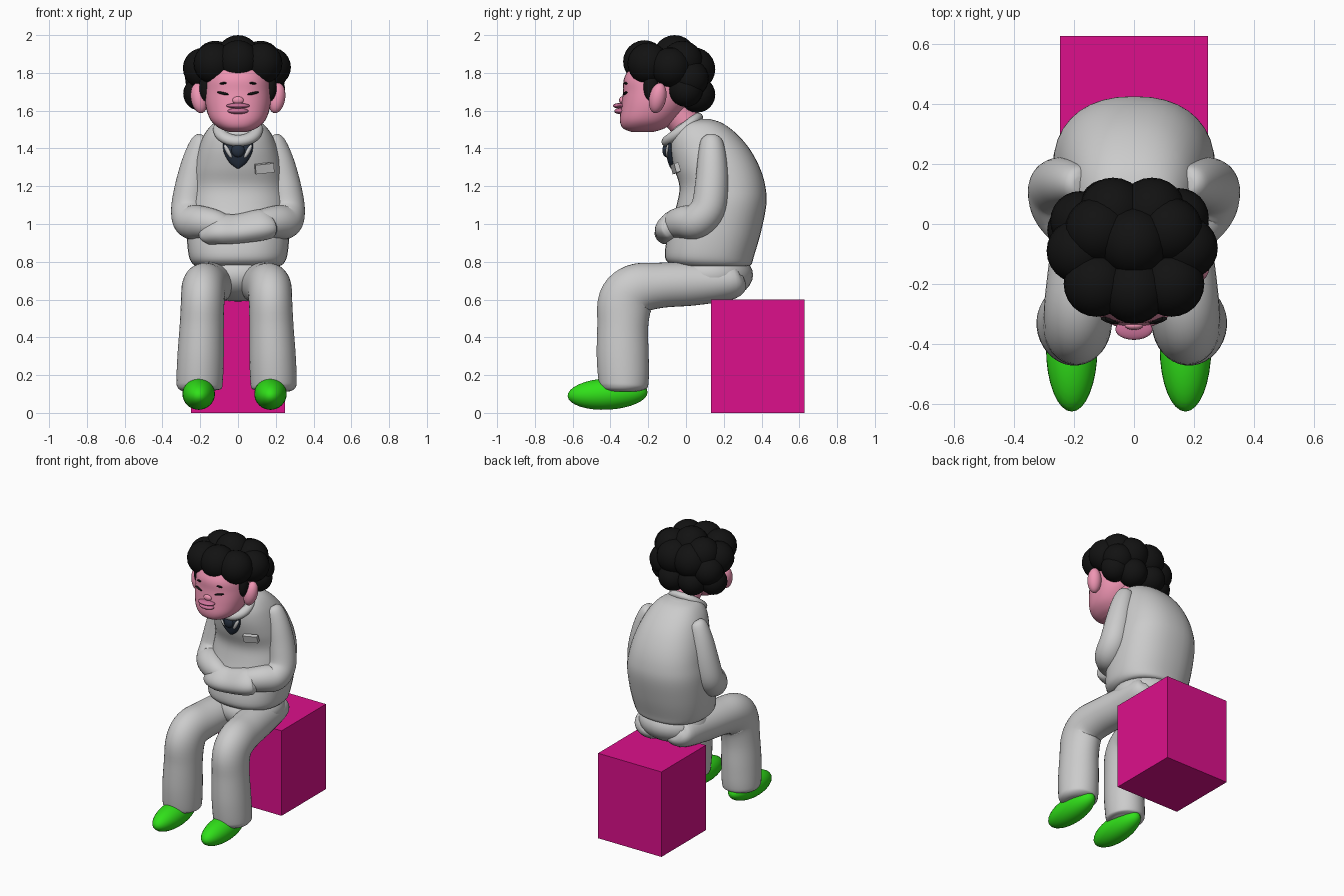
import bpy, bmesh, math
from mathutils import Vector, Matrix


def material(name, rgb):
    m = bpy.data.materials.new(name)
    m.diffuse_color = (*rgb, 1)
    return m


PINK = material("skin", (0.86, 0.30, 0.45))
LIP = material("lip", (0.60, 0.17, 0.32))
BLACK = material("black", (0.006, 0.006, 0.006))
NAVY = material("navy", (0.02, 0.03, 0.05))
GREEN = material("green", (0.03, 0.75, 0.01))
MAGENTA = material("magenta", (0.72, 0.005, 0.26))


def finish(bm, name, mat=None, smooth=True):
    bmesh.ops.recalc_face_normals(bm, faces=bm.faces)
    me = bpy.data.meshes.new(name)
    bm.to_mesh(me)
    bm.free()
    for p in me.polygons:
        p.use_smooth = smooth
    if mat:
        me.materials.append(mat)
    ob = bpy.data.objects.new(name, me)
    bpy.context.collection.objects.link(ob)
    return ob


def ball(name, loc, size, mat=None, rot=(0, 0, 0), seg=32):
    bm = bmesh.new()
    bmesh.ops.create_uvsphere(bm, u_segments=seg, v_segments=seg // 2, radius=1)
    bmesh.ops.scale(bm, vec=size, verts=bm.verts)
    ob = finish(bm, name, mat)
    ob.location, ob.rotation_euler = loc, rot
    return ob


def box(name, loc, size, mat=None, rot=(0, 0, 0)):
    bm = bmesh.new()
    bmesh.ops.create_cube(bm, size=1)
    bmesh.ops.scale(bm, vec=size, verts=bm.verts)
    ob = finish(bm, name, mat, False)
    ob.location, ob.rotation_euler = loc, rot
    return ob


def spline(rows, steps=5):
    """Catmull-Rom through rows of numbers."""
    out, n = [], len(rows)
    for i in range(n - 1):
        quad = [rows[max(i - 1, 0)], rows[i], rows[i + 1], rows[min(i + 2, n - 1)]]
        for k in range(steps):
            t = k / steps
            out.append([0.5 * (2 * b + (c - a) * t + (2 * a - 5 * b + 4 * c - d) * t * t
                               + (3 * b - a - 3 * c + d) * t ** 3) for a, b, c, d in zip(*quad)])
    return out + [list(rows[-1])]


def loft(name, rows, mat=None, level=False, power=2.0, seg=36):
    """Skin rows (x, y, z, ru, rv); rings are horizontal if level, else follow the path."""
    rows = spline(rows)
    pts = [Vector(r[:3]) for r in rows]
    bm, rings, u = bmesh.new(), [], Vector((1, 0, 0))
    for i, r in enumerate(rows):
        t = (pts[min(i + 1, len(pts) - 1)] - pts[max(i - 1, 0)]).normalized()
        if level:
            t = Vector((0, 0, 1))
        if i == 0 and abs(t.x) > 0.8:
            u = Vector((0, 1, 0))
        u = (u - t * u.dot(t)).normalized()
        v = t.cross(u)
        ring = []
        for k in range(seg):
            a = 2 * math.pi * k / seg
            c, s = math.cos(a), math.sin(a)
            c = math.copysign(abs(c) ** (2 / power), c)
            s = math.copysign(abs(s) ** (2 / power), s)
            ring.append(bm.verts.new(pts[i] + u * c * r[3] + v * s * r[4]))
        rings.append(ring)
    for a, b in zip(rings, rings[1:]):
        for k in range(seg):
            bm.faces.new((a[k], a[k - 1], b[k - 1], b[k]))
    bm.faces.new(rings[0])
    bm.faces.new(rings[-1])
    return finish(bm, name, mat)


def body(name, profile, mat=None, power=2.3):
    """Horizontal loft from (z, front y, back y, half width)."""
    return loft(name, [(0, (f + b) / 2, z, w, (b - f) / 2) for z, f, b, w in profile],
                mat, True, power)


# Seat
box("seat", (0, 0.38, 0.3), (0.495, 0.495, 0.6), MAGENTA)

# Jacket and hips
body("jacket", [(0.775, -0.04, 0.31, 0.20), (0.785, -0.08, 0.345, 0.235), (0.83, -0.112, 0.36, 0.26),
                (0.95, -0.095, 0.395, 0.272), (1.1, -0.05, 0.425, 0.27), (1.2, -0.035, 0.42, 0.255),
                (1.3, -0.065, 0.39, 0.238), (1.4, -0.085, 0.335, 0.21), (1.48, -0.08, 0.265, 0.175),
                (1.535, -0.045, 0.19, 0.125), (1.557, 0.03, 0.12, 0.05)])
ball("hips", (0, 0.13, 0.73), (0.235, 0.225, 0.14))

# Legs and shoes
for s, side, dx in ((-1, "left", -0.01), (1, "right", -0.005)):
    path = [(0.10, 0.30, 0.715, 0.06, 0.04), (0.105, 0.25, 0.70, 0.115, 0.095),
            (0.13, 0.05, 0.685, 0.12, 0.115), (0.155, -0.14, 0.675, 0.12, 0.12),
            (0.172, -0.26, 0.655, 0.117, 0.135), (0.177, -0.32, 0.59, 0.115, 0.145),
            (0.182, -0.335, 0.46, 0.117, 0.135), (0.188, -0.335, 0.3, 0.123, 0.138),
            (0.193, -0.33, 0.17, 0.123, 0.133), (0.195, -0.33, 0.13, 0.115, 0.12),
            (0.195, -0.33, 0.115, 0.08, 0.08)]
    loft("trouser_leg_" + side, [(s * x + dx, y, z, a, b) for x, y, z, a, b in path])
    ball("shoe_" + side, (s * 0.19 - 0.018, -0.415, 0.1), (0.086, 0.212, 0.083), GREEN,
         (math.radians(3), 0, 0))

# Folded arms
for s, side in ((-1, "left"), (1, "right")):
    path = [(0.175, 0.135, 1.463, 0.025, 0.025), (0.185, 0.135, 1.44, 0.058, 0.058),
            (0.215, 0.138, 1.34, 0.077, 0.077), (0.245, 0.135, 1.2, 0.088, 0.088),
            (0.262, 0.115, 1.08, 0.092, 0.092), (0.25, 0.055, 1.015, 0.092, 0.092),
            (0.2, -0.005, 1.01, 0.087, 0.087), (0.12, -0.055, 1.0, 0.075, 0.075),
            (0.04, -0.07, 0.985, 0.05, 0.05)]
    loft("sleeve_" + side, [(s * x, y, z, a, b) for x, y, z, a, b in path])
loft("folded_forearms", [(-0.18, -0.055, 0.93, 0.03, 0.03), (-0.165, -0.065, 0.94, 0.05, 0.055),
                         (-0.1, -0.085, 0.97, 0.062, 0.085), (0, -0.085, 0.975, 0.06, 0.085),
                         (0.12, -0.08, 0.995, 0.065, 0.09), (0.16, -0.06, 1.0, 0.055, 0.08),
                         (0.175, -0.05, 1.005, 0.03, 0.04)], power=2.4)

# Collar, tie and pocket
bm = bmesh.new()
N, M = 40, 14
grid = []
for i in range(N):
    a = 2 * math.pi * i / N
    grid.append([bm.verts.new(((0.098 + 0.034 * math.cos(b)) * math.cos(a),
                               (0.098 + 0.034 * math.cos(b)) * math.sin(a), 0.028 * math.sin(b)))
                 for b in [2 * math.pi * j / M for j in range(M)]])
for i in range(N):
    for j in range(M):
        bm.faces.new((grid[i - 1][j - 1], grid[i][j - 1], grid[i][j], grid[i - 1][j]))
collar = finish(bm, "collar")
collar.location, collar.rotation_euler = (0, -0.02, 1.5), (0.65, 0, 0)
loft("tie", [(0, -0.07, 1.295, 0.008, 0.012), (0, -0.075, 1.325, 0.045, 0.02),
             (0, -0.085, 1.38, 0.075, 0.022), (0, -0.085, 1.44, 0.08, 0.02)], NAVY, True)
ball("tie_knot", (0, -0.103, 1.39), (0.035, 0.022, 0.037), NAVY)
for s in (-1, 1):
    ball("shirt_flap", (s * 0.052, -0.095, 1.385), (0.012, 0.013, 0.04), None, (0, s * 0.5, 0))
box("chest_pocket", (0.14, -0.055, 1.295), (0.1, 0.025, 0.05), None, (0.25, -0.1, 0.2))

# Neck and head
loft("neck", [(0, 0.06, 1.46, 0.085, 0.085), (0, -0.02, 1.55, 0.085, 0.085),
              (0, -0.1, 1.64, 0.085, 0.085)], PINK)
body("head", [(1.488, -0.29, -0.17, 0.05), (1.508, -0.335, -0.11, 0.10), (1.55, -0.35, -0.055, 0.145),
              (1.62, -0.343, 0.0, 0.17), (1.70, -0.333, 0.03, 0.176), (1.78, -0.325, 0.04, 0.168),
              (1.87, -0.26, 0.03, 0.14), (1.93, -0.15, -0.05, 0.04)], PINK)
for s, side in ((-1, "left"), (1, "right")):
    ball("ear_" + side, (s * 0.205, -0.15, 1.667), (0.045, 0.045, 0.082), PINK, (-0.2, s * 0.15, 0))
    ball("eye_" + side, (s * 0.08, -0.322, 1.692), (0.033, 0.01, 0.007), BLACK, (0, -s * 0.2, s * 0.25), 16)
    ball("brow_" + side, (s * 0.078, -0.318, 1.745), (0.02, 0.01, 0.006), BLACK, (0, s * 0.1, s * 0.25), 16)
ball("nose", (0, -0.34, 1.655), (0.03, 0.014, 0.02), PINK)
ball("upper_lip", (0, -0.352, 1.626), (0.062, 0.035, 0.014), LIP)
ball("lower_lip", (0, -0.35, 1.598), (0.055, 0.03, 0.016), LIP)

# Curly hair: overlapping balls over a core
curls = [(0, -0.06, 1.885, 0.115), (0, -0.22, 1.86, 0.113), (-0.125, -0.2, 1.85, 0.11),
         (0.125, -0.2, 1.85, 0.11), (-0.185, -0.09, 1.825, 0.107), (0.175, -0.08, 1.83, 0.105),
         (-0.12, -0.02, 1.86, 0.11), (0.12, -0.02, 1.86, 0.11), (-0.07, 0.04, 1.82, 0.115),
         (0.06, 0.04, 1.82, 0.115), (-0.2, -0.02, 1.69, 0.09), (0.16, 0.0, 1.71, 0.09),
         (-0.09, 0.055, 1.69, 0.095), (0.06, 0.06, 1.685, 0.095), (-0.18, 0.01, 1.77, 0.1),
         (0.15, 0.02, 1.77, 0.1)]
for i, (x, y, z, r) in enumerate(curls):
    ball("hair_curl_%d" % i, (x, y, z), (r, r, r), BLACK, seg=24)
for s in (-1, 1):
    ball("sideburn", (s * 0.17, -0.185, 1.725), (0.035, 0.04, 0.075), BLACK)
ball("hair_core", (0, -0.07, 1.8), (0.19, 0.19, 0.14), BLACK)
